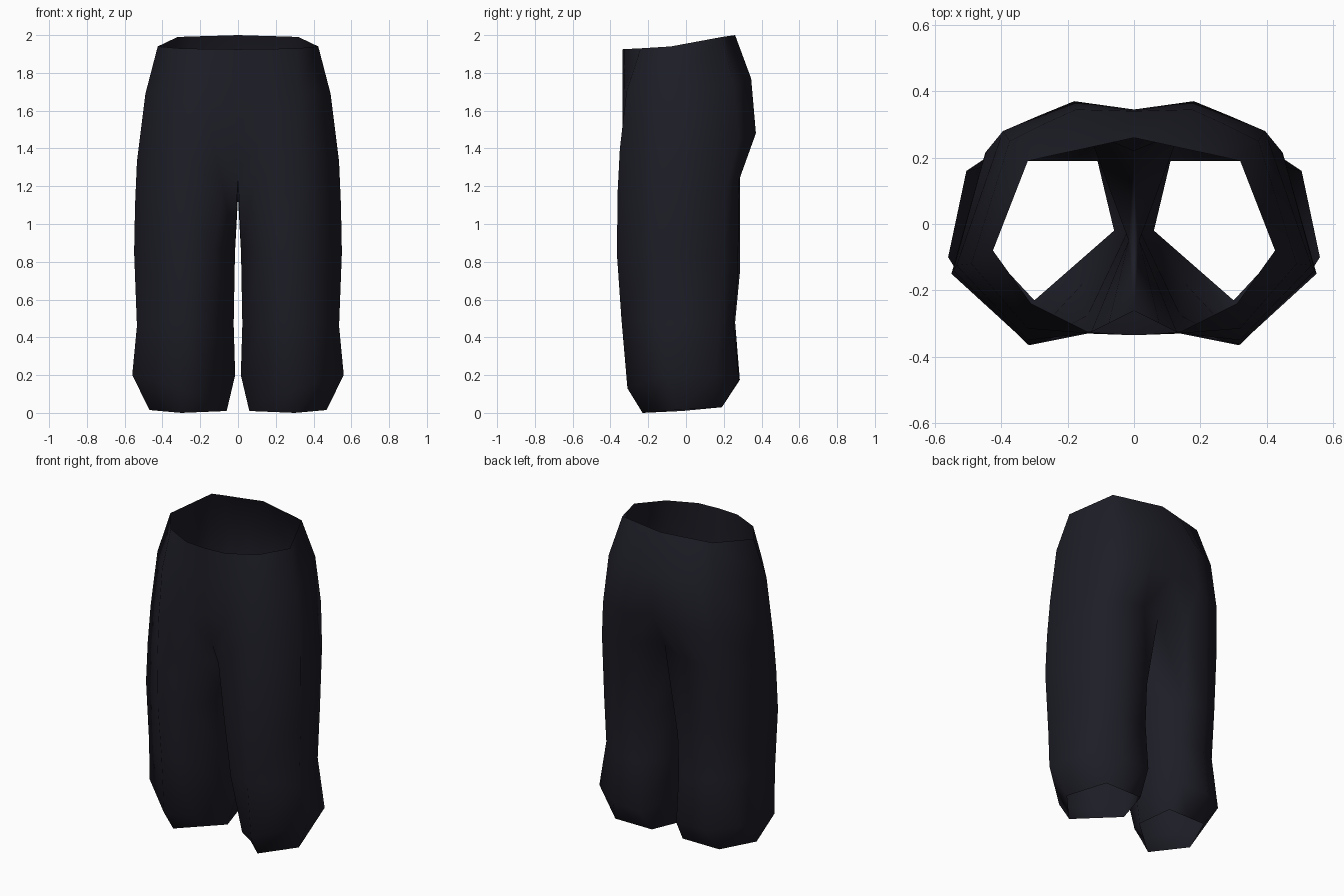
import bpy, bmesh

# Half of the trousers (x >= 0); the other half is mirrored.
# Torso rings run: centre front, front inner, front, side,
# back outer, back middle, back inner, centre back
torso = [
    [(0, -.335, 1.925), (.14, -.325, 1.926), (.31, -.24, 1.93), (.425, -.08, 1.94),
     (.32, .19, 1.99), (.24, .208, 1.993), (.16, .225, 1.995), (0, .26, 2.0)],   # waist
    [(0, -.335, 1.72), (.145, -.329, 1.71), (.32, -.315, 1.70), (.49, -.12, 1.69),
     (.375, .25, 1.75), (.275, .30, 1.76), (.175, .345, 1.77), (0, .34, 1.77)],  # hips
    [(0, -.335, 1.50), (.14, -.33, 1.46), (.32, -.35, 1.40), (.535, -.125, 1.33),
     (.395, .28, 1.45), (.29, .325, 1.46), (.18, .37, 1.48), (0, .345, 1.50)],   # seat
    [(0, -.26, 1.27), (.08, -.315, 1.20), (.32, -.363, 1.15), (.545, -.14, 1.10),
     (.448, .215, 1.20), (.32, .28, 1.23), (.16, .285, 1.25), (0, .22, 1.27)],   # crotch
]
# Leg rings run: inner, front inner, front, side, back outer, back middle, back inner
legs = [
    [(.016, -.05, .85), (.13, -.328, .86), (.315, -.365, .83), (.55, -.15, .85),
     (.445, .197, .80), (.32, .275, .75), (.14, .285, .74)],                     # knee
    [(.023, -.03, .47), (.14, -.275, .47), (.305, -.342, .50), (.535, -.14, .46),
     (.445, .175, .50), (.32, .25, .48), (.13, .26, .48)],                       # calf
    [(.015, 0, .20), (.155, -.18, .08), (.31, -.31, .13), (.56, -.10, .20),
     (.505, .16, .20), (.325, .28, .175), (.13, .285, .175)],                    # cuff
    [(.06, -.02, .01), (.18, -.125, .005), (.30, -.23, 0), (.468, -.05, .015),
     (.37, .19, .03), (.24, .19, .03), (.11, .19, .03)],                         # hem
]

bm = bmesh.new()
T = [[bm.verts.new(p) for p in ring] for ring in torso]
L = [[bm.verts.new(p) for p in ring] for ring in legs]
gusset = bm.verts.new((0, -.03, 1.14))


def strip(upper, lower, closed):
    """Join two rings with a band of quads."""
    n = len(upper)
    for i in range(n if closed else n - 1):
        j = (i + 1) % n
        bm.faces.new((lower[i], lower[j], upper[j], upper[i]))


# torso and leg bands
for a, b in zip(T, T[1:]):
    strip(a, b, False)
for a, b in zip(L, L[1:]):
    strip(a, b, True)

# thigh joins the crotch ring to the knee ring
crotch, knee = T[-1], L[0]
strip(crotch[:-1], knee, False)
bm.faces.new((knee[-1], knee[0], crotch[-1], crotch[-2]))
bm.faces.new((knee[0], gusset, crotch[-1]))
bm.faces.new((knee[0], crotch[0], gusset))

for f in bm.faces:
    f.smooth = True
mesh = bpy.data.meshes.new("trousers")
bm.to_mesh(mesh)
bm.free()

trousers = bpy.data.objects.new("trousers", mesh)
bpy.context.collection.objects.link(trousers)
mirror = trousers.modifiers.new("mirror", 'MIRROR')
mirror.use_clip = True
mirror.merge_threshold = .001

cloth = bpy.data.materials.new("dark navy cloth")
cloth.diffuse_color = (.0125, .0125, .02, 1)
mesh.materials.append(cloth)
